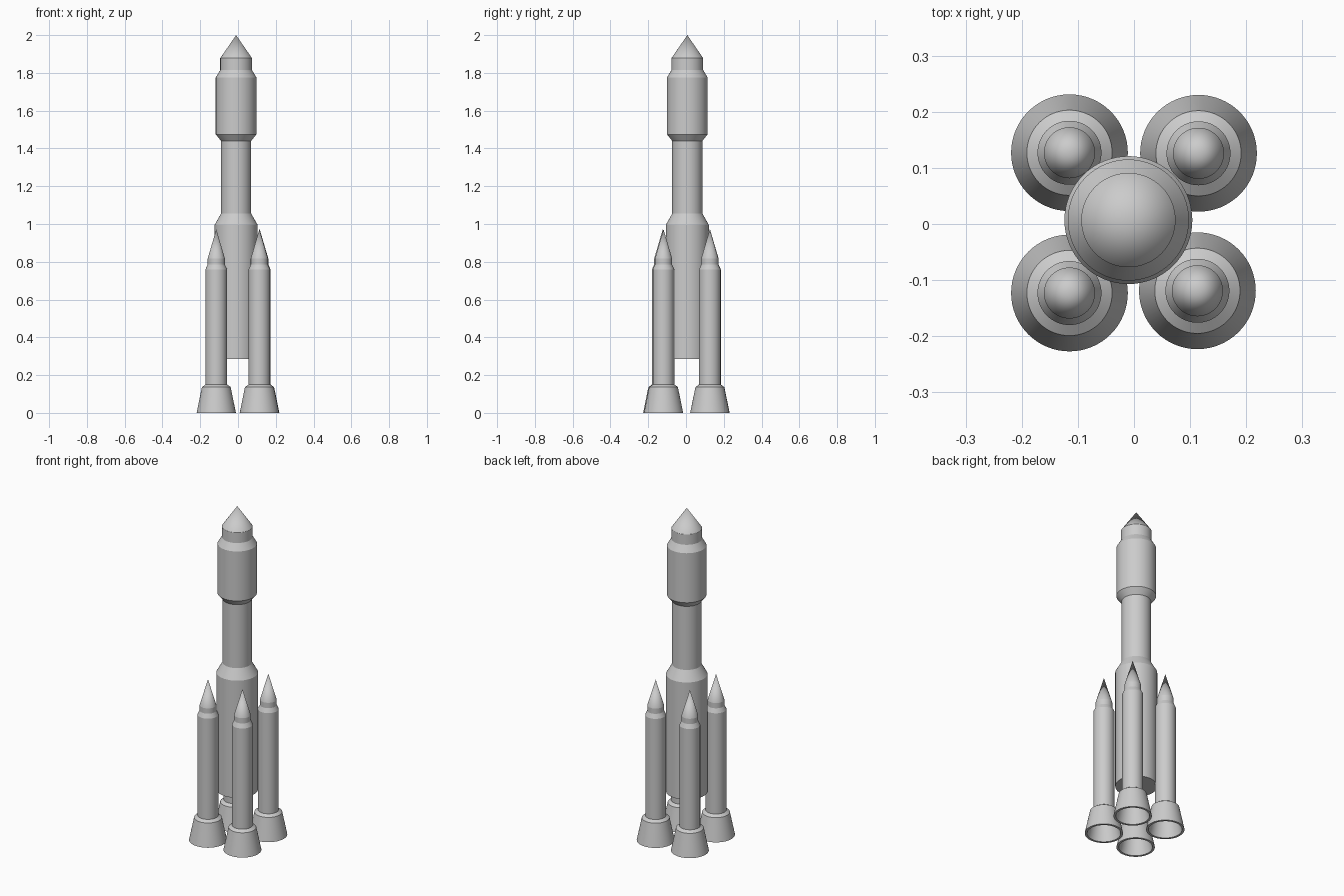
import bpy, bmesh, math

if "Cube" in bpy.data.objects:
    bpy.data.objects.remove(bpy.data.objects["Cube"])

SEGMENTS = 64


def lathe(name, profile, location):
    """Revolve a (radius, z) profile around the vertical axis."""
    bm = bmesh.new()
    verts = [bm.verts.new((r, 0, z)) for r, z in profile]
    edges = [bm.edges.new(pair) for pair in zip(verts, verts[1:])]
    bmesh.ops.spin(bm, geom=verts + edges, cent=(0, 0, 0), axis=(0, 0, 1),
                   angle=math.tau, steps=SEGMENTS, use_duplicate=False)
    bmesh.ops.remove_doubles(bm, verts=bm.verts, dist=1e-5)
    bmesh.ops.recalc_face_normals(bm, faces=bm.faces)
    mesh = bpy.data.meshes.new(name)
    bm.to_mesh(mesh)
    bm.free()
    obj = bpy.data.objects.new(name, mesh)
    obj.location = location
    bpy.context.collection.objects.link(obj)
    bpy.ops.object.select_all(action='DESELECT')
    obj.select_set(True)
    bpy.context.view_layer.objects.active = obj
    bpy.ops.object.shade_smooth_by_angle(angle=math.radians(10))
    return obj


# Central stage: wide tank, narrow upper stage, payload fairing, nose cone
core = [(0, 0.285), (0.114, 0.285), (0.114, 0.995), (0.08, 1.055),
        (0.08, 1.44), (0.108, 1.475), (0.108, 1.775), (0.084, 1.815),
        (0.084, 1.878), (0, 2.0)]
lathe("core_rocket", core, (-0.01, 0.007, 0))

# Side boosters: tank and pointed nose
booster = [(0, 0.13), (0.057, 0.13), (0.057, 0.76), (0.0455, 0.785),
           (0.0455, 0.817), (0, 0.972)]
# Hollow flared engine skirt, outer wall then inner wall
skirt = [(0.057, 0.15), (0.076, 0.137), (0.104, 0), (0.091, 0),
         (0.065, 0.128), (0, 0.128)]

# The four boosters sit around the core
positions = {"back_left": (-0.115, 0.127), "back_right": (0.115, 0.126),
             "front_left": (-0.115, -0.123), "front_right": (0.113, -0.119)}
for side, (x, y) in positions.items():
    lathe("booster_" + side, booster, (x, y, 0))
    lathe("engine_skirt_" + side, skirt, (x, y, 0))
